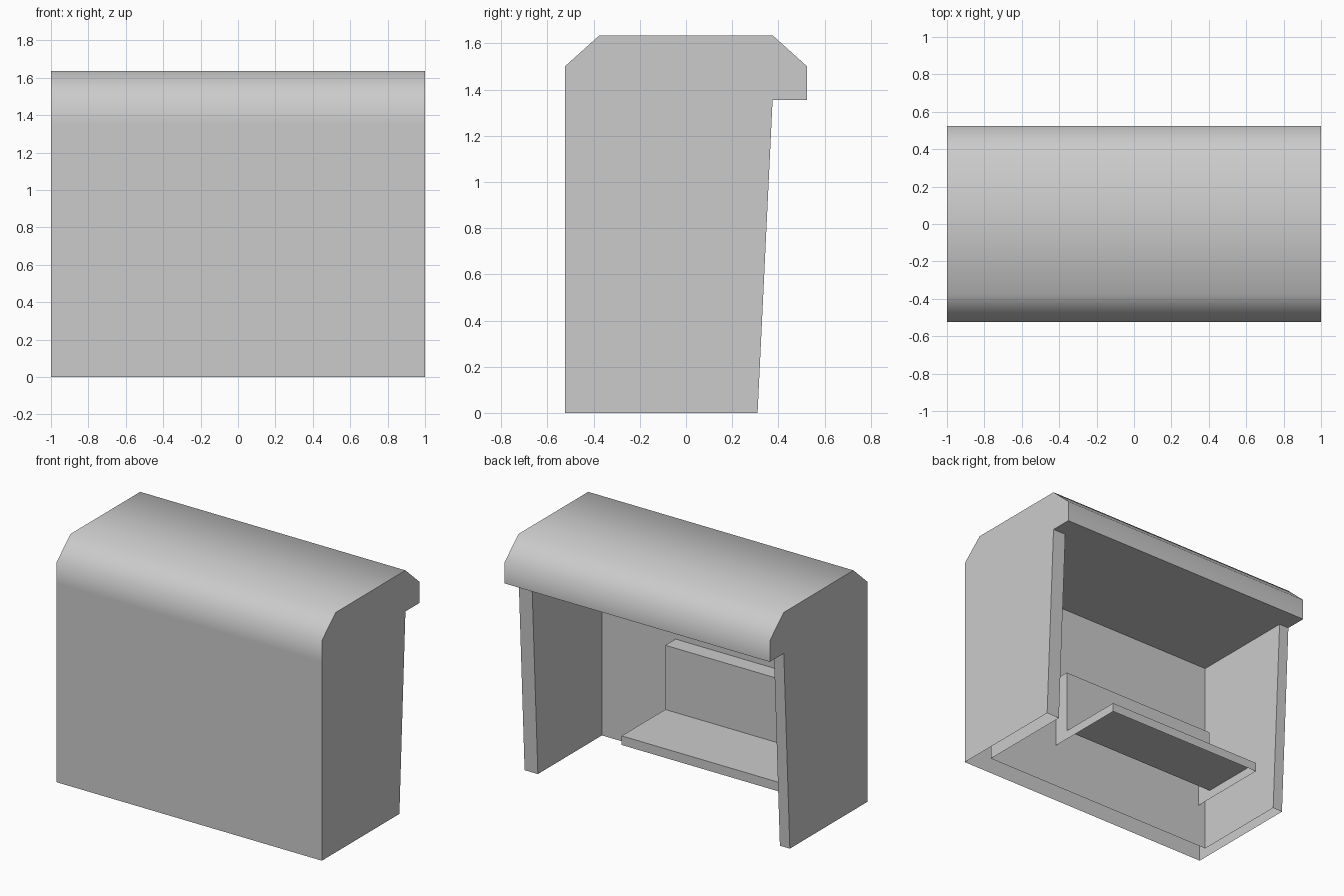
import bpy
import math

if "Cube" in bpy.data.objects:
    bpy.data.objects.remove(bpy.data.objects["Cube"])


def loft(name, ring_a, ring_b, caps=True, skip=()):
    """Join two matching counter-clockwise rings; edges in skip stay open."""
    n = len(ring_a)
    faces = [(i, (i + 1) % n, n + (i + 1) % n, n + i)
             for i in range(n) if i not in skip]
    if caps:
        faces += [tuple(reversed(range(n))), tuple(range(n, 2 * n))]
    mesh = bpy.data.meshes.new(name)
    mesh.from_pydata(list(ring_a) + list(ring_b), [], faces)
    mesh.update()
    obj = bpy.data.objects.new(name, mesh)
    bpy.context.collection.objects.link(obj)
    return obj


def extrude_x(name, profile, x0, x1, skip=()):
    """Extrude a (y, z) profile along x."""
    return loft(name, [(x0, y, z) for y, z in profile],
                [(x1, y, z) for y, z in profile], skip=skip)


EAVES = 1.355
BACK, INNER_BACK = -0.525, -0.38


def wall_ring(front, z):
    plan = [(-1, BACK), (1, BACK), (1, front), (0.9, front), (0.9, INNER_BACK),
            (-0.925, INNER_BACK), (-0.925, front), (-1, front)]
    return [(x, y, z) for x, y in plan]


# U-shaped hollow walls, open underneath, side walls leaning out to the top
loft("shelter_walls", wall_ring(0.31, 0), wall_ring(0.375, EAVES), caps=False)

# Chamfered roof with overhang, softly shaded over the top
roof = extrude_x("roof", [(BACK, EAVES), (0.525, EAVES), (0.525, 1.5),
                          (0.375, 1.635), (-0.375, 1.635), (BACK, 1.5)], -1, 1)
bpy.context.view_layer.objects.active = roof
roof.select_set(True)
bpy.ops.object.shade_smooth_by_angle(angle=math.radians(60))

# Bench seat and backrest as one L-shaped shell, open below and at the wall
extrude_x("bench", [(0.2, 0.305), (0.2, 0.367), (-0.27, 0.367), (-0.27, 0.805),
                    (INNER_BACK, 0.805), (INNER_BACK, 0.305)],
          -0.87, 0.345, skip=(4, 5))
